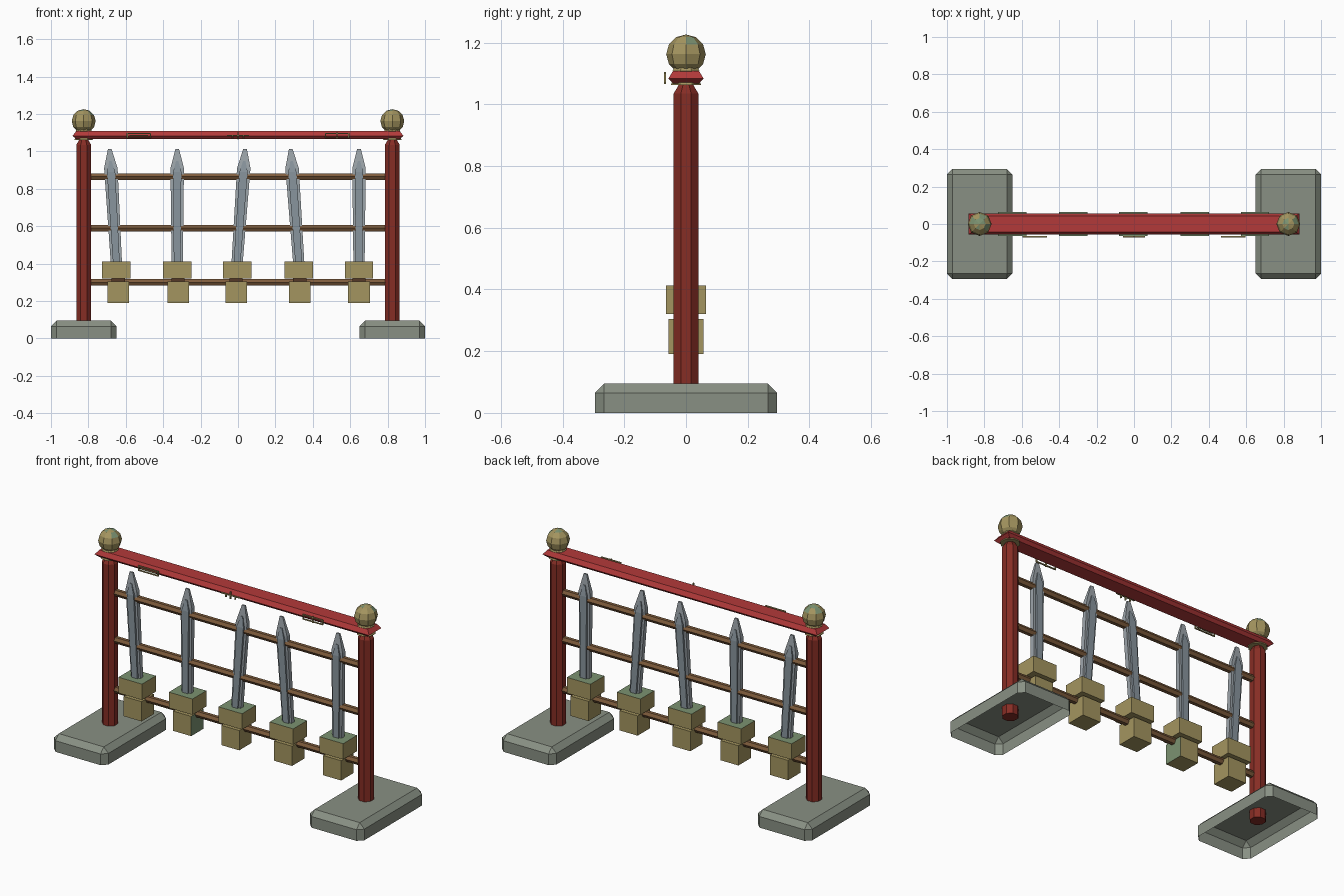
import bpy, bmesh, math, random
from mathutils import Matrix, Vector

random.seed(4)
cube = bpy.data.objects.get("Cube")
if cube:
    bpy.data.objects.remove(cube)


def material(name, *rgb):
    m = bpy.data.materials.new(name)
    m.use_nodes = True
    m.diffuse_color = (*rgb, 1)
    bsdf = m.node_tree.nodes["Principled BSDF"]
    bsdf.inputs["Base Color"].default_value = (*rgb, 1)
    bsdf.inputs["Roughness"].default_value = 0.8
    return m


STONE = material("grey stone", .25, .28, .23)
POST = material("dark red paint", .24, .026, .018)
BEAM = material("bright red paint", .45, .042, .042)
BRASS = material("old brass", .37, .3, .115)
PATINA = material("green patina", .2, .29, .165)
WOOD = material("brown wood", .21, .107, .045)
GRIP = material("dark leather", .09, .04, .02)
STEEL = material("pale steel", .34, .38, .41)
RIB = material("blue steel", .25, .3, .34)


def finish(bm, name, *mats):
    bmesh.ops.recalc_face_normals(bm, faces=bm.faces)
    me = bpy.data.meshes.new(name)
    bm.to_mesh(me)
    bm.free()
    for m in mats:
        me.materials.append(m)
    ob = bpy.data.objects.new(name, me)
    bpy.context.scene.collection.objects.link(ob)
    return ob


def skin(bm, rings, caps=True):
    """Join rings of points into a closed surface."""
    rows = [[bm.verts.new(p) for p in ring] for ring in rings]
    n = len(rows[0])
    for a, b in zip(rows, rows[1:]):
        for i in range(n):
            j = (i + 1) % n
            bm.faces.new((a[i], a[j], b[j], b[i]))
    if caps:
        bm.faces.new(rows[0][::-1])
        bm.faces.new(rows[-1])
    return bm


def tapered(name, sections, mat, lean=lambda z: 0):
    """Stack of rectangles: (z, half width, half depth)."""
    rings = [[(lean(z) + sx * w, sy * d, z) for sx, sy in
              ((-1, -1), (1, -1), (1, 1), (-1, 1))] for z, w, d in sections]
    return finish(skin(bmesh.new(), rings), name, mat)


def box(name, x, z0, z1, w, d, mat):
    return tapered(name, [(z0, w, d), (z1, w, d)], mat, lambda z: x)


def turned(name, x, profile, mat, caps=True):
    """Eight-sided upright turning: (radius, z)."""
    rings = [[(x + r * math.cos(a), r * math.sin(a), z) for a in
              [math.pi * (i + .5) / 4 for i in range(8)]] for r, z in profile]
    return finish(skin(bmesh.new(), rings, caps), name, mat)


def patinate(ob, rule):
    ob.data.materials.append(PATINA)
    for f in ob.data.polygons:
        if rule(f.normal):
            f.material_index = 1


# Stone feet, posts and finials
for side, x in (("right", -.825), ("left", .825)):
    bm = bmesh.new()
    bmesh.ops.create_cube(bm, size=1, matrix=Matrix.Translation((x, 0, .0475))
                          @ Matrix.Diagonal((.35, .59, .095, 1)))
    edges = [e for e in bm.edges if max(v.co.z for v in e.verts) > .05]
    bmesh.ops.bevel(bm, geom=edges, offset=.03, segments=1, affect='EDGES')
    under = [f for f in bm.faces if f.calc_center_median().z < .001]
    bmesh.ops.delete(bm, geom=under, context='FACES')
    finish(bm, side + "_foot", STONE)

    turned(side + "_post", x,
           [(.043, .04), (.043, 1.035), (.026, 1.062)], POST, True)
    turned(side + "_finial_collar", x,
           [(.053, 1.062), (.05, 1.07), (.032, 1.087), (.047, 1.108), (.036, 1.13)], BRASS)

    bm = bmesh.new()
    bmesh.ops.create_uvsphere(bm, u_segments=8, v_segments=6, radius=.064,
                              matrix=Matrix.Translation((x, 0, 1.162)))
    ball = finish(bm, side + "_finial_ball", BRASS)
    patinate(ball, lambda n: n.z > .3 and random.random() < .25)

# Top beam with sloping sides and ends
beam_sections = [(1.067, .865, .042), (1.083, .885, .057), (1.108, .865, .042)]
tapered("top_beam", beam_sections, BEAM)

# Horizontal rods
for label, z in (("lower", .3), ("middle", .59), ("upper", .865)):
    rings = [[(x, .02 * math.cos(a), z + .02 * math.sin(a)) for a in
              [math.pi * i / 3 for i in range(6)]] for x in (-.8, .8)]
    finish(skin(bmesh.new(), rings), label + "_rod", WOOD)

# Swords: position, handle offset, lean of the tip
swords = [(-.65, .01, -.035), (-.325, .005, 0), (-.005, -.005, .042),
          (.325, .005, -.042), (.647, 0, 0)]
for i, (x, shift, tip) in enumerate(swords):
    lean = lambda z: x + tip * (z - .4) / .6
    tag = "sword_%d_" % (i + 1)
    tapered(tag + "blade", [(.4, .03, .013), (.91, .036, .013), (1.012, .01, .005)],
            STEEL, lean)
    tapered(tag + "rib", [(.4, .018, .024), (.89, .022, .024), (.95, .006, .014)],
            RIB, lean)
    guard = box(tag + "guard", x, .32, .412, .076, .064, BRASS)
    patinate(guard, lambda n: n.z > .5)
    box(tag + "grip", x + shift, .3, .325, .035, .03, GRIP)
    handle = box(tag + "handle", x + shift, .19, .305, .058, .057, BRASS)
    if i == 1:
        patinate(handle, lambda n: n.x > .5)


# Small brass lattice ornaments in front of the beam
def ornament(name, x, bars):
    bm = bmesh.new()
    for bx, bz, w, h in bars:
        bmesh.ops.create_cube(bm, size=1, matrix=Matrix.Translation((x + bx, -.068, 1.085 + bz))
                              @ Matrix.Diagonal((w, .008, h, 1)))
    finish(bm, name, BRASS)


rails = [(0, s * .012, .13, .005) for s in (-1, 1)]
ends = [(s * .062, 0, .006, .024) for s in (-1, 1)]
ornament("right_ornament", -.53, rails + ends + [(0, 0, .1, .004)])
ornament("left_ornament", .53, rails + ends + [(0, 0, .006, .038)])
ornament("middle_ornament", 0, [(0, 0, .12, .005), (0, 0, .006, .04)]
         + [(s * .03, -.008, .006, .018) for s in (-1, 1)])
